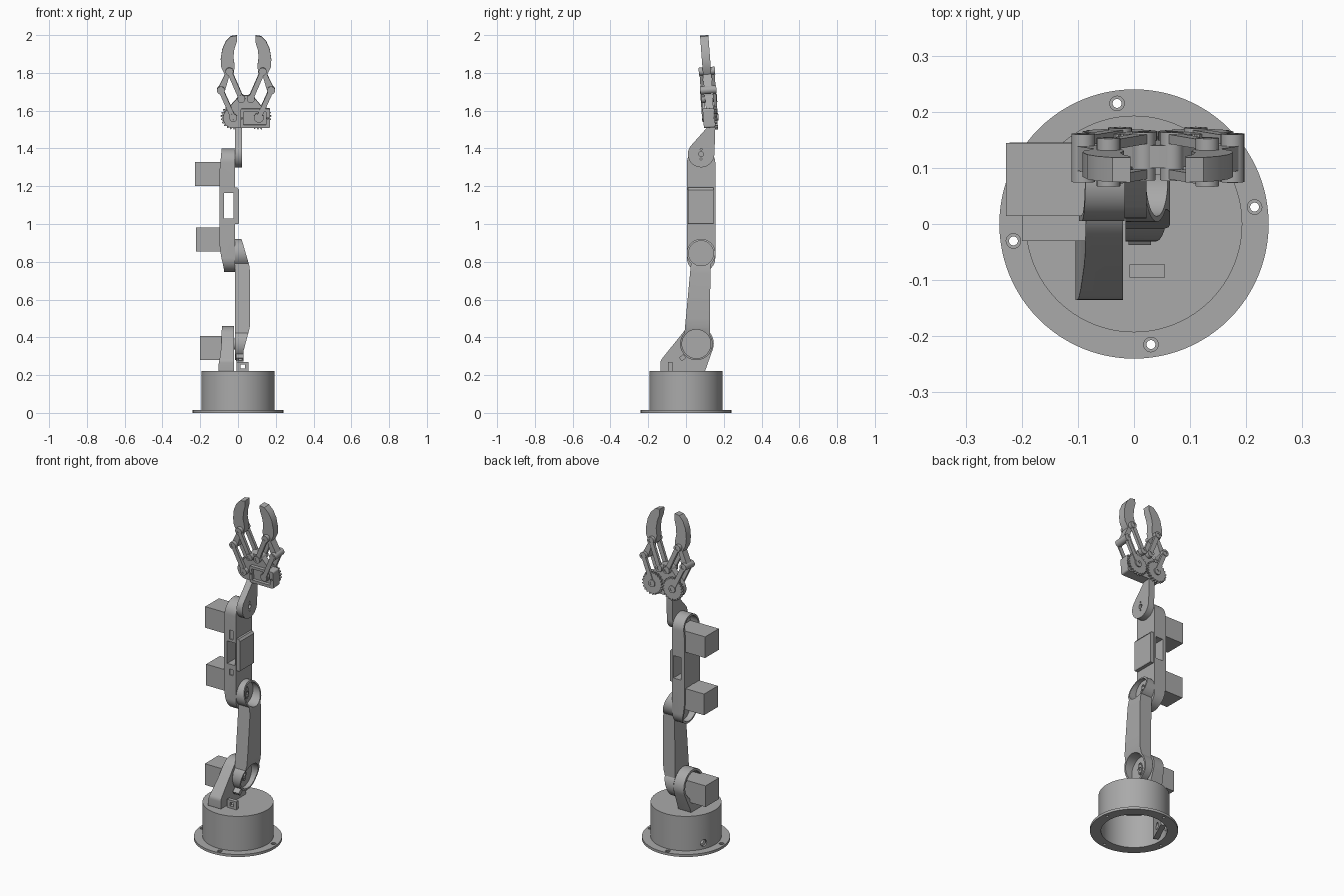
import bpy, bmesh
from math import sin, cos, pi, radians
from mathutils import Matrix, Vector
from mathutils.geometry import convex_hull_2d

cube = bpy.data.objects.get("Cube")
if cube:
    bpy.data.objects.remove(cube)

grey = bpy.data.materials.new("plain_grey")
grey.use_nodes = True
grey.diffuse_color = (0.4, 0.4, 0.4, 1)
grey.node_tree.nodes["Principled BSDF"].inputs["Base Color"].default_value = (0.4, 0.4, 0.4, 1)


def circle(a, b, r, n=48):
    return [(a + r * cos(2 * pi * i / n), b + r * sin(2 * pi * i / n)) for i in range(n)]


def hull(*discs):
    """Outline wrapped around discs given as (a, b, radius)."""
    pts = [p for d in discs for p in circle(*d)]
    return [pts[i] for i in convex_hull_2d([Vector(p) for p in pts])]


def rect(a0, a1, b0, b1):
    return [(a0, b0), (a1, b0), (a1, b1), (a0, b1)]


def prism(name, axis, outline, lo, hi):
    """Extrude an outline along an axis from lo to hi."""
    place = {"x": lambda a, b, h: (h, a, b),
             "y": lambda a, b, h: (a, h, b),
             "z": lambda a, b, h: (a, b, h)}[axis]
    bm = bmesh.new()
    bottom = [bm.verts.new(place(a, b, lo)) for a, b in outline]
    top = [bm.verts.new(place(a, b, hi)) for a, b in outline]
    n = len(outline)
    bm.faces.new(bottom)
    bm.faces.new(top)
    for i in range(n):
        j = (i + 1) % n
        bm.faces.new((bottom[i], bottom[j], top[j], top[i]))
    bmesh.ops.recalc_face_normals(bm, faces=bm.faces)
    mesh = bpy.data.meshes.new(name)
    bm.to_mesh(mesh)
    bm.free()
    mesh.materials.append(grey)
    obj = bpy.data.objects.new(name, mesh)
    bpy.context.collection.objects.link(obj)
    select(obj)
    bpy.ops.object.shade_smooth_by_angle(angle=radians(30))
    return obj


def select(obj):
    bpy.ops.object.select_all(action="DESELECT")
    obj.select_set(True)
    bpy.context.view_layer.objects.active = obj


def combine(obj, other, operation="DIFFERENCE"):
    """Apply a boolean with another object and remove that object."""
    mod = obj.modifiers.new("shape", "BOOLEAN")
    mod.operation = operation
    mod.solver = "EXACT"
    mod.object = other
    select(obj)
    bpy.ops.object.modifier_apply(modifier=mod.name)
    bpy.data.objects.remove(other)
    bpy.ops.object.shade_smooth_by_angle(angle=radians(30))


def cut(obj, axis, outline, lo, hi):
    combine(obj, prism("cutter", axis, outline, lo, hi))


# Round hollow base with a bolted flange
flange = prism("base_flange", "z", circle(0, 0, 0.24, 96), 0, 0.015)
cut(flange, "z", circle(0, 0, 0.18, 96), -0.01, 0.05)
for k in range(4):
    t = radians(98 + 90 * k)
    x, y = 0.217 * cos(t), 0.217 * sin(t)
    cut(flange, "z", circle(x, y, 0.008, 20), -0.01, 0.05)
    cut(flange, "z", circle(x, y, 0.013, 20), 0.008, 0.05)
drum = prism("base_drum", "z", circle(0, 0, 0.193, 96), 0.015, 0.222)
cut(drum, "z", circle(0, 0, 0.18, 96), 0, 0.2)
panel = prism("socket_panel", "x", rect(-0.08, 0.08, 0.015, 0.2), 0.13, 0.16)
turn = Matrix.Rotation(radians(155), 4, "Z")
for part in (panel, drum):
    hole = prism("cutter", "x", circle(0, 0.05, 0.02, 24), 0.1, 0.25)
    hole.data.transform(turn)
    if part is panel:
        panel.data.transform(turn)
    combine(part, hole)

# Cable loops
loop = prism("base_cable_loop", "y", rect(-0.008, 0.055, 0.22, 0.27), -0.095, -0.072)
cut(loop, "y", rect(0.012, 0.036, 0.235, 0.257), -0.2, 0)
clip = prism("arm_cable_clip", "y", rect(-0.01, 0.03, -0.012, 0.012), -0.015, 0.015)
cut(clip, "y", rect(0.002, 0.02, -0.006, 0.006), -0.1, 0.1)
clip.data.transform(Matrix.Translation((0, -0.018, 0.292)) @ Matrix.Rotation(radians(40), 4, "X"))

# Shoulder bracket, open towards its motor
shoulder = prism("shoulder_bracket", "x",
                 hull((0.055, 0.367, 0.092), (-0.1, 0.265, 0.035), (-0.13, 0.225, 0.005),
                      (0.097, 0.225, 0.005)), -0.2, 0.1)
side = [(-0.02, 0.2), (-0.105, 0.2), (-0.104, 0.25), (-0.095, 0.3), (-0.088, 0.36),
        (-0.085, 0.48), (-0.02, 0.48)]
combine(shoulder, prism("profile", "y", side, -0.4, 0.4), "INTERSECT")
cut(shoulder, "x", circle(0.055, 0.367, 0.078), -0.2, -0.04)

# Upper arm: two cupped ends and a raised waist
upper_arm = prism("upper_arm", "x", circle(0.055, 0.365, 0.086), -0.1, 0.1)
combine(upper_arm, prism("end", "x", circle(0.08, 0.845, 0.076), -0.1, 0.1), "UNION")
combine(upper_arm, prism("waist", "x", hull((0.058, 0.4, 0.068), (0.08, 0.83, 0.05)), -0.1, 0.1), "UNION")
side = [(-0.015, 0.25), (0.022, 0.25), (0.03, 0.33), (0.062, 0.45), (0.064, 0.5),
        (0.064, 0.74), (0.06, 0.78), (0.025, 0.9), (0.015, 0.93), (-0.015, 0.93)]
combine(upper_arm, prism("profile", "y", side, -0.4, 0.4), "INTERSECT")
for y, z, r in ((0.055, 0.365, 0.076), (0.08, 0.845, 0.066)):
    cut(upper_arm, "x", circle(y, z, r), -0.002, 0.2)
    horn = prism("joint_horn", "x", hull((y, z - 0.028, 0.01), (y, z, 0.018), (y, z + 0.028, 0.01)), -0.004, 0.005)
    for dz, hole_r in ((0, 0.01), (-0.028, 0.005), (0.028, 0.005)):
        cut(horn, "x", circle(y, z + dz, hole_r, 16), -0.1, 0.1)
    prism("joint_shaft", "x", circle(y, z, 0.03), -0.045, -0.01)

# Forearm with an open window and a motor pocket at each end
forearm = prism("forearm", "x", hull((0.08, 0.82, 0.075), (0.08, 1.325, 0.075)), -0.2, 0.1)
side = [(-0.017, 0.7), (-0.07, 0.7), (-0.076, 0.77), (-0.09, 0.83), (-0.098, 0.89),
        (-0.098, 1.28), (-0.09, 1.36), (-0.085, 1.42), (-0.017, 1.42)]
combine(forearm, prism("profile", "y", side, -0.4, 0.4), "INTERSECT")
cut(forearm, "y", rect(-0.075, -0.025, 1.03, 1.165), -0.1, 0.3)
cut(forearm, "x", hull((0.08, 0.82, 0.064), (0.08, 0.92, 0.064)), -0.2, -0.04)
cut(forearm, "x", hull((0.08, 1.26, 0.064), (0.08, 1.325, 0.064)), -0.2, -0.04)
for z0, z1 in ((0.965, 1.0), (1.18, 1.235)):
    cut(forearm, "y", rect(-0.06, -0.036, z0, z1), -0.1, 0.012)
prism("forearm_panel", "y", [(-0.02, 1.0), (0.003, 1.0), (0.006, 1.005), (0.006, 1.18),
                             (-0.004, 1.192), (-0.02, 1.192)], 0.01, 0.145)

# Square motors on the model's right
for name, x, y, z in (("shoulder", -0.2, -0.03, 0.28), ("elbow", -0.222, 0.015, 0.855),
                      ("wrist", -0.228, 0.014, 1.2)):
    prism(name + "_motor", "x", rect(y, y + 0.13, z, z + 0.127), x, -0.035)

# Wrist link
wrist = prism("wrist_link", "x", hull((0.08, 1.37, 0.07), (0.115, 1.507, 0.005),
                                     (0.15, 1.507, 0.005), (0.148, 1.44, 0.005)), -0.017, 0.022)
cut(wrist, "x", circle(0.08, 1.37, 0.013, 24), 0.005, 0.1)
for dz in (-0.026, 0.026):
    cut(wrist, "x", circle(0.08, 1.37 + dz, 0.005, 12), 0.005, 0.1)

# Gripper, made upright around its own centre and then tilted forward
gripper = []


def grip(name, outline, lo, hi):
    obj = prism(name, "y", outline, lo, hi)
    gripper.append(obj)
    return obj


GEAR, OUTER, INNER, UPPER = (0.0675, 0.015), (0.133, 0.16), (0.025, 0.115), (0.088, 0.26)
grip("gripper_plate", hull((-0.0675, 0.013, 0.054), (-0.025, 0.115, 0.018), (0.025, 0.115, 0.018),
                           (0.08, 0.06, 0.01), (0.11, -0.028, 0.01)), -0.02, 0.02)
box = grip("gripper_servo_box", hull((-0.02, -0.03, 0.01), (0.118, -0.03, 0.01),
                                     (0.118, 0.053, 0.01), (-0.02, 0.053, 0.01)), -0.038, 0.02)
cut(box, "y", rect(-0.014, 0.105, -0.022, 0.047), -0.1, -0.021)
for u in (-0.022, 0.115):
    cut(box, "y", circle(u, 0.013, 0.005, 12), -0.1, -0.02)
hub = grip("gripper_servo_hub", circle(*GEAR, 0.026), -0.036, -0.015)
cut(hub, "y", circle(*GEAR, 0.01, 20), -0.1, -0.025)

finger_shape = [(0.15, 0.165), (0.112, 0.243), (0.131, 0.28), (0.134, 0.323), (0.126, 0.376),
                (0.107, 0.418), (0.081, 0.445), (0.049, 0.45), (0.049, 0.418), (0.062, 0.376),
                (0.067, 0.333), (0.06, 0.29), (0.065, 0.248), (0.091, 0.227), (0.112, 0.155),
                (0.134, 0.14)]
for word, s in (("left", 1), ("right", -1)):
    def flip(p, *r):
        return (s * p[0], p[1], *r)
    grip(word + "_finger", [flip(p) for p in finger_shape], -0.022, 0.022)
    # Toothed wheel, meshing with its twin
    teeth = 22
    wheel = []
    for i in range(teeth * 4):
        r = 0.067 if i % 4 < 2 else 0.058
        t = 2 * pi * (i + (0.5 if s > 0 else -1.5)) / (teeth * 4)
        wheel.append((s * GEAR[0] + r * cos(t), GEAR[1] + r * sin(t)))
    gear = grip(word + "_gear", wheel, 0.021, 0.036)
    cut(gear, "y", circle(*flip(GEAR), 0.01, 16), 0.03, 0.1)
    # Linkage bars in front of and behind the finger
    for a, b, label in ((GEAR, OUTER, "drive"), (INNER, UPPER, "guide")):
        for lo, hi in ((-0.04, -0.023), (0.023, 0.04)):
            if label == "drive" and lo < 0 and s > 0:
                lo, hi = -0.044, -0.037
            grip(word + "_" + label + "_bar", hull(flip(a, 0.013), flip(b, 0.013)), lo, hi)
        for p in (a, b):
            pin = grip(word + "_pivot", circle(*flip(p), 0.021, 24), -0.043, 0.043)
            for lo, hi in ((-0.1, -0.036), (0.036, 0.1)):
                cut(pin, "y", circle(*flip(p), 0.01, 16), lo, hi)

tilt = Matrix.Translation((0.0425, 0.13, 1.55)) @ Matrix.Rotation(radians(4.3), 4, "X")
for obj in gripper:
    obj.data.transform(tilt)
